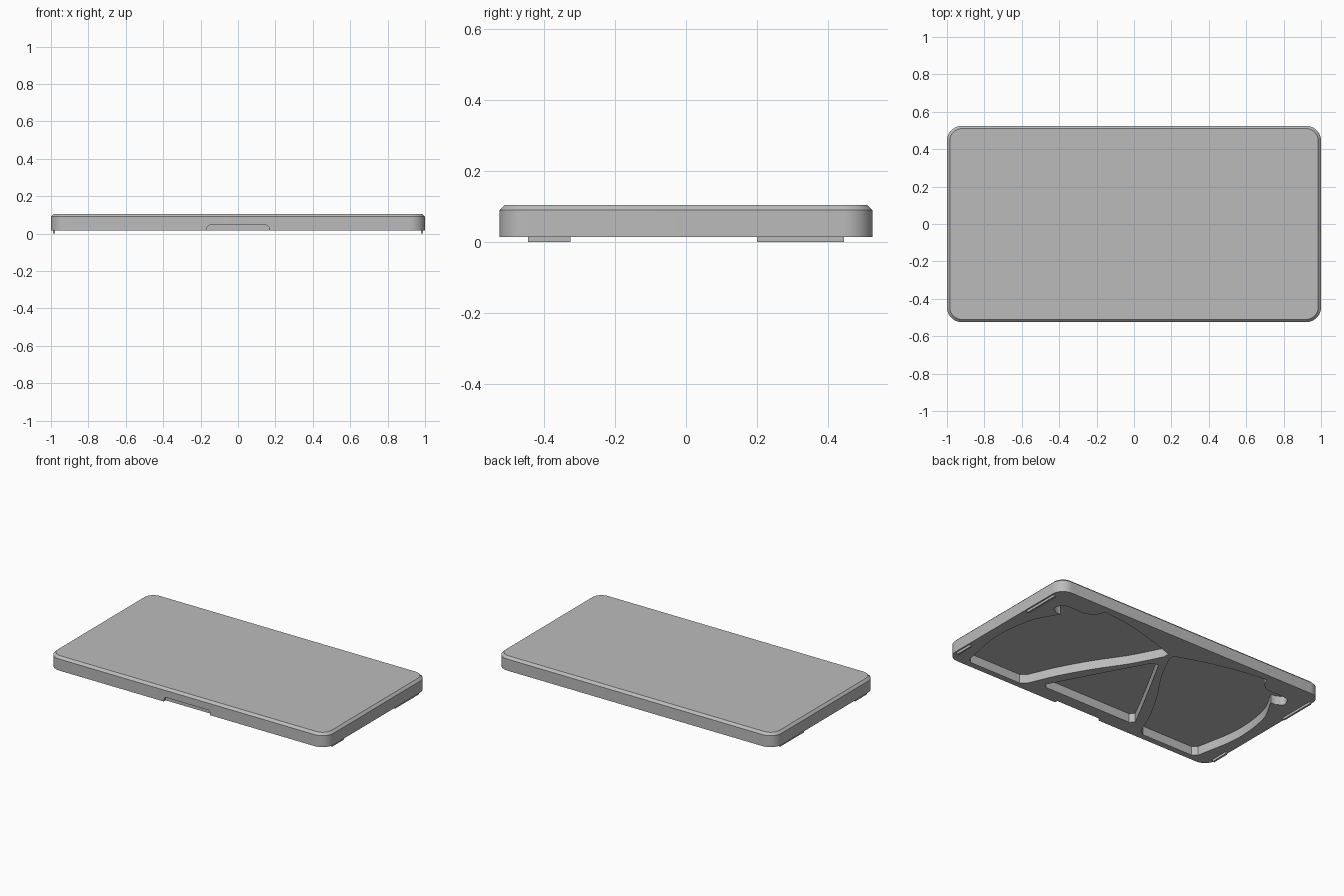
import bpy
import bmesh
from math import cos, sin, pi, radians
from mathutils import Vector

cube = bpy.data.objects.get("Cube")
if cube:
    bpy.data.objects.remove(cube, do_unlink=True)

grey = bpy.data.materials.new("plain grey")
grey.use_nodes = True
colour = (0.5, 0.5, 0.5, 1)
grey.diffuse_color = colour
grey.node_tree.nodes["Principled BSDF"].inputs["Base Color"].default_value = colour

HALF_X, HALF_Y = 1.0, 0.525
BASE, TOP, CHAMFER = 0.015, 0.105, 0.015
POCKET_ROOF = 0.073


def rounded_rect(hx, hy, r, steps=10):
    """Counter-clockwise rounded rectangle outline."""
    pts = []
    for q, (sx, sy) in enumerate([(1, 1), (-1, 1), (-1, -1), (1, -1)]):
        for i in range(steps + 1):
            a = (q + i / steps) * pi / 2
            pts.append((sx * (hx - r) + r * cos(a), sy * (hy - r) + r * sin(a)))
    return pts


def smooth(points, steps=6):
    """Open smooth curve through the points."""
    p = [Vector(v) for v in points]
    p = [2 * p[0] - p[1]] + p + [2 * p[-1] - p[-2]]
    out = []
    for a, b, c, d in zip(p, p[1:], p[2:], p[3:]):
        for i in range(steps):
            t = i / steps
            out.append(0.5 * (2 * b + (c - a) * t + (2 * a - 5 * b + 4 * c - d) * t ** 2
                              + (3 * b - a - 3 * c + d) * t ** 3))
    return [tuple(v) for v in out + [p[-2]]]


def loft(name, rings):
    """Closed solid through stacked rings, each an (outline, z) pair."""
    bm = bmesh.new()
    loops = [[bm.verts.new((x, y, z)) for x, y in pts] for pts, z in rings]
    n = len(loops[0])
    for low, high in zip(loops, loops[1:]):
        for i in range(n):
            j = (i + 1) % n
            bm.faces.new((low[i], low[j], high[j], high[i]))
    bm.faces.new(loops[0][::-1])
    bm.faces.new(loops[-1])
    bmesh.ops.recalc_face_normals(bm, faces=bm.faces)
    mesh = bpy.data.meshes.new(name)
    bm.to_mesh(mesh)
    bm.free()
    mesh.materials.append(grey)
    obj = bpy.data.objects.new(name, mesh)
    bpy.context.collection.objects.link(obj)
    return obj


def cut(target, cutter):
    cutter.hide_render = True
    mod = target.modifiers.new("cut", "BOOLEAN")
    mod.operation = "DIFFERENCE"
    mod.solver = "EXACT"
    mod.object = cutter
    bpy.context.view_layer.objects.active = target
    bpy.ops.object.modifier_apply(modifier=mod.name)
    bpy.data.objects.remove(cutter, do_unlink=True)


# Slab with rounded corners and a chamfered top edge
wall = rounded_rect(HALF_X, HALF_Y, 0.08)
inset = rounded_rect(HALF_X - CHAMFER, HALF_Y - CHAMFER, 0.065)
cover = loft("cover", [(wall, BASE), (wall, TOP - CHAMFER), (inset, TOP)])

# Two mirrored wing pockets in the underside
inner = smooth([(0.02, 0.30), (0.12, 0.11), (0.24, -0.07), (0.35, -0.26), (0.44, -0.46)])
outer = smooth([(0.88, -0.46), (0.93, -0.16), (0.90, 0.11), (0.81, 0.29)])
boss = smooth([(0.84, 0.29), (0.885, 0.32), (0.86, 0.38), (0.78, 0.39), (0.70, 0.39), (0.64, 0.43)])
crest = smooth([(0.62, 0.48), (0.43, 0.455), (0.22, 0.405), (0.02, 0.34)])
wing = inner + [(0.475, -0.485), (0.85, -0.485)] + outer + boss + crest
for side in (1, -1):
    outline = [(side * x, y) for x, y in wing]
    cut(cover, loft("wing_cutter", [(outline, -0.05), (outline, POCKET_ROOF)]))

# Central three-sided pocket
flank = smooth([(0.345, -0.40), (0.24, -0.20), (0.12, 0.02), (0.02, 0.20)])
centre = [(0.32, -0.425)] + flank
centre += [(-x, y) for x, y in reversed(centre)]
cut(cover, loft("centre_cutter", [(centre, -0.05), (centre, POCKET_ROOF)]))

# Finger notch in the lower front edge, with rounded upper corners
bm = bmesh.new()
notch = rounded_rect(0.167, 0.03, 0.02, 5)
front = [bm.verts.new((x, -HALF_Y - 0.05, BASE + z)) for x, z in notch]
face = bm.faces.new(front)
ext = bmesh.ops.extrude_face_region(bm, geom=[face])
bmesh.ops.translate(bm, vec=(0, 0.07, 0),
                    verts=[g for g in ext["geom"] if isinstance(g, bmesh.types.BMVert)])
bmesh.ops.recalc_face_normals(bm, faces=bm.faces)
mesh = bpy.data.meshes.new("notch_cutter")
bm.to_mesh(mesh)
bm.free()
mesh.materials.append(grey)
notch_cutter = bpy.data.objects.new("notch_cutter", mesh)
bpy.context.collection.objects.link(notch_cutter)
cut(cover, notch_cutter)

# Thin locating ribs along both short edges
for side, label in ((1, "left"), (-1, "right")):
    for y0, y1, place in ((-0.445, -0.325, "front"), (0.2, 0.445, "back")):
        x0, x1 = side * 0.978, side * 0.99
        rect = [(x0, y0), (x1, y0), (x1, y1), (x0, y1)]
        loft(f"{label}_{place}_rib", [(rect, 0), (rect, BASE + 0.005)])

# Smooth corners, sharp edges
bpy.ops.object.select_all(action="DESELECT")
cover.select_set(True)
bpy.context.view_layer.objects.active = cover
bpy.ops.object.shade_smooth_by_angle(angle=radians(30))
